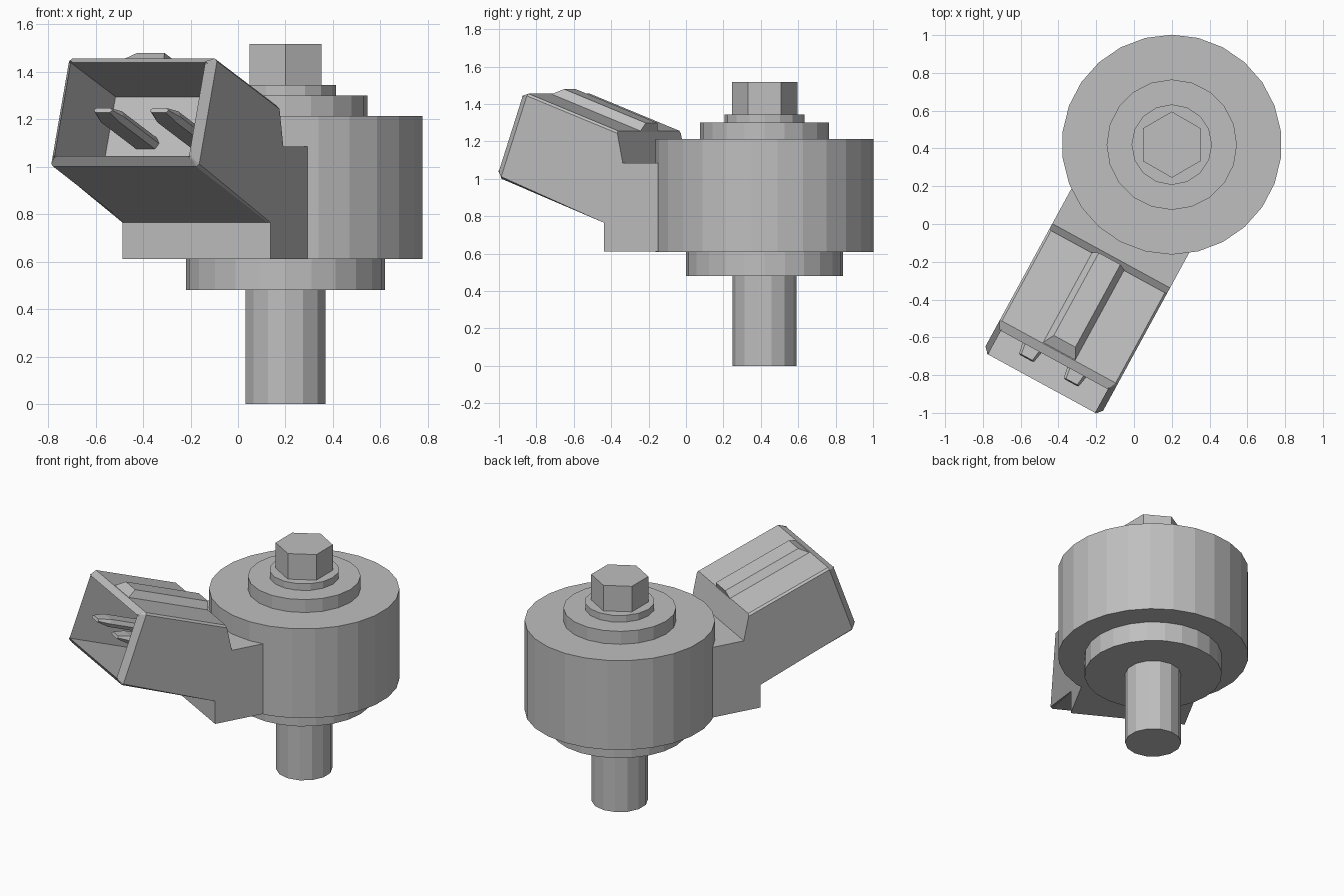
import bpy
import bmesh
from math import radians
from mathutils import Matrix, Vector

cube = bpy.data.objects.get("Cube")
if cube:
    bpy.data.objects.remove(cube, do_unlink=True)

grey = bpy.data.materials.new("plain_grey")
grey.use_nodes = True
colour = (0.52, 0.52, 0.52, 1)
grey.diffuse_color = colour
grey.node_tree.nodes["Principled BSDF"].inputs["Base Color"].default_value = colour

AXIS = Matrix.Translation((0.2, 0.42, 0))
# Arm frame: y points outward along the connector, x runs across it
ARM = AXIS @ Matrix.Rotation(radians(151.4), 4, "Z")
# Socket frame: the arm frame tipped upward along the connector axis
TILT = Matrix.Rotation(radians(20), 4, "X")
SOCKET = ARM @ TILT


def finish(name, bm, matrix):
    bmesh.ops.recalc_face_normals(bm, faces=bm.faces)
    bm.transform(matrix)
    mesh = bpy.data.meshes.new(name)
    bm.to_mesh(mesh)
    bm.free()
    mesh.materials.append(grey)
    obj = bpy.data.objects.new(name, mesh)
    bpy.context.collection.objects.link(obj)


def disc(name, radius, low, high, sides):
    bm = bmesh.new()
    bmesh.ops.create_cone(bm, cap_ends=True, segments=sides, radius1=radius,
                          radius2=radius, depth=high - low,
                          matrix=Matrix.Translation((0, 0, (low + high) / 2)))
    finish(name, bm, AXIS)


def loft(bm, rings):
    """Skin equal-length rings of points and cap both ends."""
    rows = [[bm.verts.new(p) for p in ring] for ring in rings]
    for a, b in zip(rows, rows[1:]):
        for i in range(len(a)):
            j = (i + 1) % len(a)
            bm.faces.new((a[i], a[j], b[j], b[i]))
    bm.faces.new(rows[0])
    bm.faces.new(rows[-1])


# Turned parts, from the bottom up
disc("shaft", 0.172, 0, 0.49, 14)
disc("lower_flange", 0.42, 0.48, 0.62, 24)
disc("main_body", 0.582, 0.61, 1.213, 26)
disc("upper_collar", 0.345, 1.20, 1.30, 20)
disc("washer", 0.213, 1.29, 1.345, 16)
disc("hex_head", 0.175, 1.33, 1.517, 6)

# Connector housing: side profile pulled across the width
profile = [(0.44, 0.612), (0.784, 0.612), (0.784, 0.765), (1.414, 1.0),
           (1.25, 1.455), (0.706, 1.257), (0.67, 1.085), (0.44, 1.085)]
bm = bmesh.new()
loft(bm, [[(x, y, z) for y, z in profile] for x in (-0.355, 0.355)])
bmesh.ops.recalc_face_normals(bm, faces=bm.faces)
outward = TILT.to_3x3() @ Vector((0, 1, 0))

# Slightly broken long edges
long_edges = [e for e in bm.edges
              if abs((e.verts[0].co - e.verts[1].co).normalized().dot(outward)) > 0.99]
bmesh.ops.bevel(bm, geom=long_edges, offset=0.012, segments=1, affect="EDGES")

# Chamfered mouth and hollow socket
mouth = max(bm.faces, key=lambda f: f.normal.dot(outward) * f.calc_area() ** 0.1)
bmesh.ops.inset_region(bm, faces=[mouth], thickness=0.035, depth=0)
bmesh.ops.translate(bm, verts=mouth.verts, vec=outward * 0.04)
hollow = bmesh.ops.extrude_discrete_faces(bm, faces=[mouth])["faces"][0]
bmesh.ops.translate(bm, verts=hollow.verts, vec=outward * -0.42)
finish("connector_housing", bm, ARM)

# Locating rib on the top of the housing
bm = bmesh.new()
loft(bm, [[(-0.1, y0, 0.935), (0.1, y0, 0.935), (0.065, y1, 0.985), (-0.065, y1, 0.985)]
          for y0, y1 in ((1.09, 1.09), (1.672, 1.62))])
finish("locating_rib", bm, SOCKET)

# Flat contact blades with tapered tips
for side, x in (("left", -0.135), ("right", 0.135)):
    bm = bmesh.new()
    loft(bm, [[(x + i * w, y, 0.698 + k * h) for i, k in
               ((-1, 0), (-0.75, -1), (0.75, -1), (1, 0), (0.75, 1), (-0.75, 1))]
              for y, w, h in ((1.28, 0.06, 0.025), (1.62, 0.06, 0.025), (1.70, 0.045, 0.01))])
    finish(side + "_contact_blade", bm, SOCKET)
